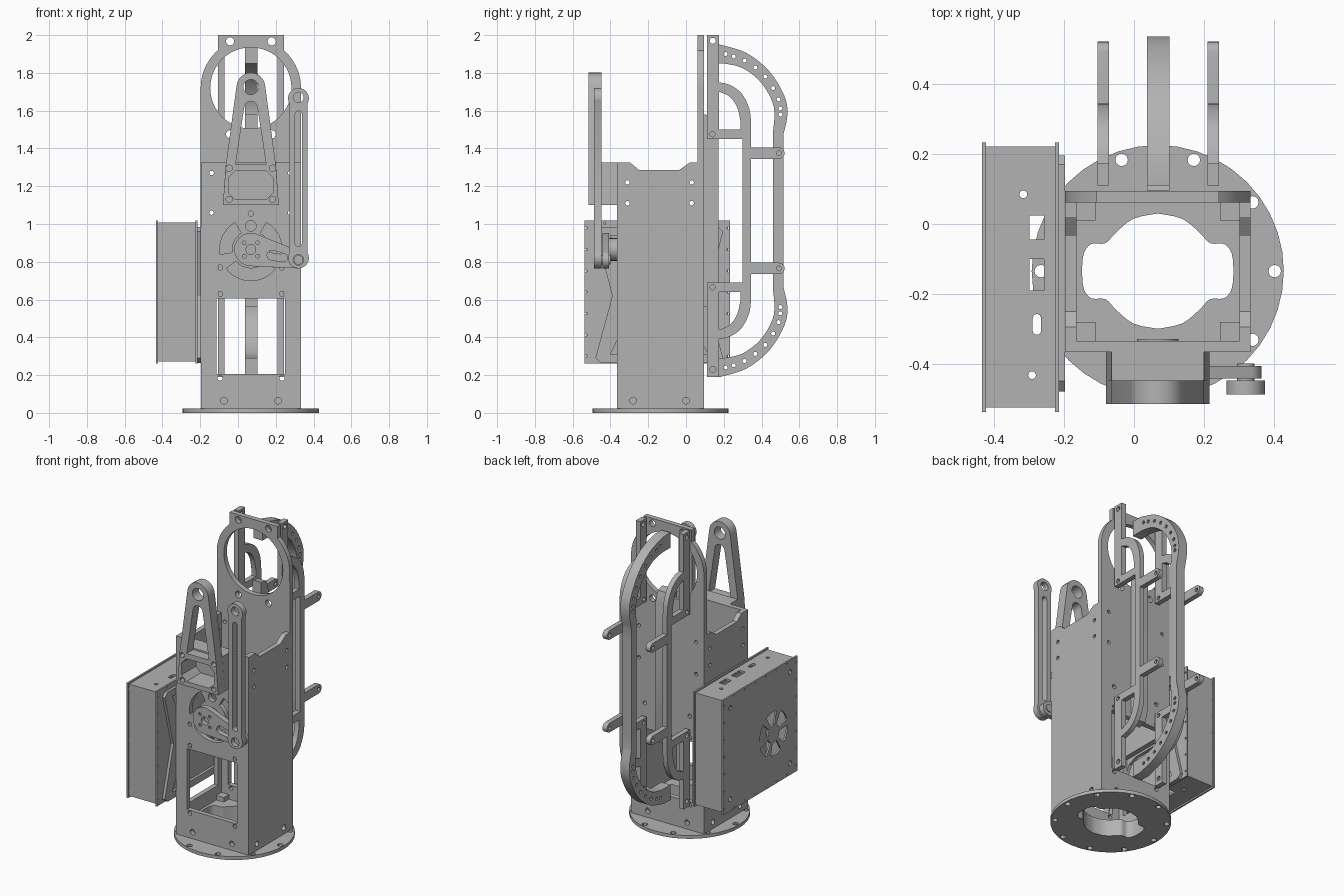
import bpy
from math import cos, sin, pi, hypot, atan2, acos
from mathutils import Matrix

cube = bpy.data.objects.get("Cube")
if cube:
    bpy.data.objects.remove(cube)

grey = bpy.data.materials.new("machined grey")
grey.use_nodes = True
COLOUR = (0.45, 0.45, 0.45, 1)
grey.diffuse_color = COLOUR
grey.node_tree.nodes["Principled BSDF"].inputs["Base Color"].default_value = COLOUR

CX, CY, MID = 0.068, -0.135, 1.07   # column axis and mid height of the rear frames
PLANES = {"xy": Matrix.Identity(3),
          "xz": Matrix(((1, 0, 0), (0, 0, -1), (0, 1, 0))),
          "yz": Matrix(((0, 0, 1), (1, 0, 0), (0, 1, 0)))}
parts = []


def plate(name, plane, lo, hi, loops):
    """Extrude an outline (first loop) with holes (other loops) from lo to hi along the plane's axis."""
    curve = bpy.data.curves.new(name, "CURVE")
    curve.dimensions = "2D"
    curve.fill_mode = "BOTH"
    curve.extrude = (hi - lo) / 2
    for loop in loops:
        spline = curve.splines.new("POLY")
        spline.points.add(len(loop) - 1)
        for point, (u, v) in zip(spline.points, loop):
            point.co = (u, v, 0, 1)
        spline.use_cyclic_u = True
    temp = bpy.data.objects.new("temp", curve)
    bpy.context.scene.collection.objects.link(temp)
    graph = bpy.context.evaluated_depsgraph_get()
    mesh = bpy.data.meshes.new_from_object(temp.evaluated_get(graph))
    bpy.data.objects.remove(temp)
    mid = (lo + hi) / 2
    shift = {"xy": (0, 0, mid), "xz": (0, mid, 0), "yz": (mid, 0, 0)}[plane]
    mesh.transform(Matrix.Translation(shift) @ PLANES[plane].to_4x4())
    mesh.materials.clear()
    mesh.materials.append(grey)
    mesh.name = name
    obj = bpy.data.objects.new(name, mesh)
    bpy.context.scene.collection.objects.link(obj)
    parts.append(obj)
    return obj


def rect(u0, v0, u1, v1):
    return [(u0, v0), (u1, v0), (u1, v1), (u0, v1)]


def arc(u, v, r, a, b, n=12):
    return [(u + r * cos(a + (b - a) * i / n), v + r * sin(a + (b - a) * i / n)) for i in range(n + 1)]


def circle(u, v, r, n=20):
    return arc(u, v, r, 0, 2 * pi, n)[:-1]


def holes(us, vs, r=0.014):
    return [circle(u, v, r, 12) for u in us for v in vs]


def capsule(p, q, rp, rq):
    """Outline of two circles joined by their tangents."""
    d = (q[0] - p[0], q[1] - p[1])
    a, t = atan2(d[1], d[0]), acos((rp - rq) / hypot(*d))
    return arc(*p, rp, a + t, a + 2 * pi - t) + arc(*q, rq, a - t, a + t)


def arc_slot(u, v, r0, r1, a, b):
    return arc(u, v, r1, a, b) + arc(u, v, r0, b, a)


def smooth(pts, n=5):
    """Rounded path through the points."""
    ext = [pts[0]] + pts + [pts[-1]]
    out = []
    for p0, p1, p2, p3 in zip(ext, ext[1:], ext[2:], ext[3:]):
        for i in range(n):
            t = i / n
            out.append(tuple(b + t / 2 * (c - a + t * (2 * a - 5 * b + 4 * c - d + t * (3 * (b - c) + d - a)))
                             for a, b, c, d in zip(p0, p1, p2, p3)))
    return out + [pts[-1]]


def flip(loop):
    return [(u, max(0.19, 2 * MID - v)) for u, v in reversed(loop)]


# Round base flange with a lobed cable opening, and the block above it
quarter = smooth([(0.217, 0), (0.212, 0.05), (0.19, 0.078), (0.15, 0.08), (0.12, 0.11), (0.07, 0.15), (0, 0.165)], 3)
half = quarter + [(-u, v) for u, v in reversed(quarter[:-1])]
lobed = [(CX + u, CY + v) for u, v in half + [(-u, -v) for u, v in half[1:-1]]]
bolts = [circle(CX + 0.335 * cos(k * pi / 5), CY + 0.335 * sin(k * pi / 5), 0.018, 12) for k in range(10)]
plate("base_flange", "xy", 0, 0.022, [circle(CX, CY, 0.361, 40), lobed] + bolts)
plate("base_block", "xy", 0.022, 0.11, [rect(-0.165, -0.335, 0.302, 0.065), lobed])
for x in (-0.165, 0.247):
    for y in (-0.335, 0.01):
        plate("corner_block", "xy", 0.11, 0.14, [rect(x, y, x + 0.055, y + 0.055)])

# Column walls
window = rect(-0.115, 0.205, 0.25, 0.605)
plate_holes = holes((-0.095, 0.233), (0.185, 0.63, 0.77)) + holes((-0.075, 0.212), (0.065,), 0.018)
HZ = 0.865
slots = [arc_slot(CX, HZ, 0.1, 0.165, a, b) for a, b in ((3.8, 5.6), (2.1, 3.3), (-0.15, 1.05))]
plate("front_wall", "xz", -0.366, -0.335,
      [rect(-0.197, 0.022, 0.334, 1.325), window, circle(CX, 0.99, 0.028), circle(CX, 1.055, 0.014)]
      + plate_holes + slots + holes((-0.14, 0.276), (1.06, 1.27), 0.012))
side = [(-0.335, 0.022), (0.062, 0.022), (0.062, 1.325), (0.02, 1.325), (-0.035, 1.287),
        (-0.25, 1.287), (-0.295, 1.325), (-0.335, 1.325)]
side_holes = holes((-0.31, 0.03), (1.11, 1.22), 0.012) + holes((-0.28, 0), (0.065,), 0.018)
plate("left_wall", "yz", 0.302, 0.334, [side] + side_holes)
plate("right_wall", "yz", -0.197, -0.165, [side, rect(-0.3, 0.2, 0.03, 0.6)] + side_holes)

# Tall back wall ending in a ring with a flat mounting tab
RZ, RR = 1.72, 0.2655
a = acos(0.175 / RR)
outline = ([(-0.197, 0.022), (0.334, 0.022)] + arc(CX, RZ, RR, 0, a) + [(CX + 0.175, 2), (CX - 0.175, 2)]
           + arc(CX, RZ, RR, pi - a, pi))
plate("back_ring_wall", "xz", 0.062, 0.095,
      [outline, circle(CX, RZ, 0.215, 48), window] + plate_holes
      + holes((-0.042, 0.178), (1.475, 1.967), 0.022) + holes((-0.14, 0.276), (1.06, 1.27), 0.012))

# Rear side frames with arms, loops and feet
top = ([(0.345, 1.345)] + arc(0.492, 1.375, 0.03, -pi / 2, pi / 2) + [(0.345, 1.405)]
       + smooth([(0.345, 1.53), (0.335, 1.61), (0.295, 1.69), (0.235, 1.735), (0.175, 1.75)])
       + [(0.175, 2), (0.11, 2), (0.11, 1.45), (0.3, 1.45)])
loop_hole = smooth([(0.288, 1.545), (0.27, 1.62), (0.23, 1.675), (0.175, 1.7)]) + [(0.175, 1.5), (0.288, 1.5)]
frame_holes = [circle(0.492, 1.375, 0.013, 12), circle(0.14, 1.475, 0.014, 12), loop_hole]
for name, x in (("right_rear_frame", -0.105), ("left_rear_frame", 0.21)):
    plate(name, "yz", x, x + 0.033,
          [top + flip(top)] + frame_holes + [flip(h) for h in frame_holes]
          + [circle(0.142, 1.97, 0.016, 12), circle(0.142, 0.23, 0.016, 12)])

# Central bow with a row of holes, and its spine
outer = [(0.515, 1.38)] + smooth([(0.515, 1.47), (0.537, 1.58), (0.52, 1.68), (0.44, 1.81),
                                  (0.32, 1.905), (0.18, 1.95)]) + [(0.11, 1.95)]
inner = [(0.11, 1.85), (0.175, 1.85)] + smooth([(0.2, 1.85), (0.3, 1.825), (0.4, 1.745),
                                               (0.465, 1.62), (0.46, 1.48)]) + [(0.46, 1.38)]
bow = outer + inner
bow_holes = [circle(u, v, 0.011, 10) for u, v in
             smooth([(0.21, 1.9), (0.31, 1.865), (0.42, 1.78), (0.49, 1.66), (0.5, 1.58)], 2)]
plate("rear_bow", "yz", 0.037, 0.102, [bow + flip(bow)] + bow_holes + [flip(h) for h in bow_holes])
plate("bow_spine", "yz", 0.037, 0.102,
      [[(0.096, 0.56), (0.15, 0.57), (0.172, 0.65), (0.172, 1.5), (0.15, 1.57), (0.096, 1.58)]])

# Front tapered bracket on a block
octagon = [(-0.05, 1.165), (-0.015, 1.13), (0.15, 1.13), (0.185, 1.165),
           (0.185, 1.245), (0.15, 1.28), (-0.015, 1.28), (-0.05, 1.245)]
corners = holes((-0.047, 0.183), (1.13, 1.295), 0.017)
taper = [(-0.08, 1.1), (0.216, 1.1), (0.2, 1.315)] + arc(CX, 1.725, 0.076, 0.1, pi - 0.1) + [(-0.064, 1.315)]
slit = [(-0.013, 1.315), (0.149, 1.315)] + arc(CX, 1.615, 0.035, 0.2, pi - 0.2)
plate("tapered_bracket", "xz", -0.515, -0.448, [taper, slit, circle(CX, 1.725, 0.04), octagon] + corners)
plate("bracket_block", "xz", -0.448, -0.366,
      [[(-0.08, 1.1), (0.216, 1.1), (0.2, 1.325), (-0.064, 1.325)], octagon])

# Crank horn, its hub, and the slotted connecting link
pin = (0.32, 0.81)
plate("crank_hub", "xz", -0.41, -0.33, [circle(CX, HZ, 0.06, 24)])
plate("crank_arm", "xz", -0.442, -0.407, [capsule((CX, HZ), pin, 0.088, 0.045), circle(CX, HZ, 0.026)]
      + [circle(CX + 0.05 * cos(k * pi / 2 + 0.8), HZ + 0.05 * sin(k * pi / 2 + 0.8), 0.01, 10) for k in range(4)]
      + [capsule((0.18, 0.835), (0.24, 0.822), 0.026, 0.022)])
plate("crank_pin", "xz", -0.46, -0.4, [circle(*pin, 0.025)])
link = (arc(0.32, 1.665, 0.055, -0.5, pi + 0.5, 20) + arc(0.32, 0.82, 0.055, pi - 0.5, 2 * pi + 0.5, 20))
plate("connecting_link", "xz", -0.488, -0.448,
      [link, circle(0.32, 1.67, 0.028), circle(0.32, 0.81, 0.028),
       capsule((0.32, 0.9), (0.32, 1.58), 0.0181, 0.018)])

# X shaped mount between the column and the equipment box
xm = [(-0.48, 0.29), (-0.45, 0.265), (-0.36, 0.265), (0.08, 0.265), (0.17, 0.265), (0.196, 0.29)]
xm += [(0.11, 0.62), (0.196, 0.96), (0.17, 0.985), (-0.45, 0.985), (-0.48, 0.96), (-0.39, 0.62)]
tri = [(-0.4, 0.31), (0.115, 0.31), (0.0, 0.56), (-0.06, 0.585), (-0.22, 0.585), (-0.28, 0.56)]
plate("x_mount", "yz", -0.215, -0.197, [xm, tri, [(y, 1.25 - z) for y, z in reversed(tri)]])

# Equipment box: two covers and four thin walls
cover = rect(-0.538, 0.262, 0.234, 1.018)
screws = (holes((-0.528, 0.222), [0.3 + 0.113 * i for i in range(7)], 0.006)
          + holes([-0.43 + 0.11 * i for i in range(6)], (0.275, 1.005), 0.005))
big = holes((-0.46, 0.16), (0.34, 0.94), 0.016)
FY, FZ = -0.29, 0.6
vents = [arc_slot(FY, FZ, 0.06, 0.145, k * pi / 3, k * pi / 3 + 0.72) for k in range(6)]
plate("box_outer_cover", "yz", -0.435, -0.424, [cover] + screws + big + vents)
plate("box_inner_cover", "yz", -0.226, -0.215, [cover] + screws)
ports = [rect(-0.3, -0.045, -0.258, 0.025), rect(-0.3, -0.19, -0.258, -0.1),
         capsule((-0.278, -0.305), (-0.278, -0.27), 0.0121, 0.012),
         circle(-0.317, 0.085, 0.011), circle(-0.292, -0.433, 0.011)]
for name, z in (("box_bottom", 0.272), ("box_top", 0.994)):
    plate(name, "xy", z, z + 0.014, [rect(-0.424, -0.526, -0.226, 0.222)] + ports)
for name, y in (("box_front", -0.526), ("box_back", 0.208)):
    plate(name, "xz", y, y + 0.014, [rect(-0.424, 0.286, -0.226, 0.994)])

# Smooth round walls, keep sharp edges
bpy.ops.object.select_all(action="DESELECT")
for obj in parts:
    obj.select_set(True)
bpy.context.view_layer.objects.active = parts[0]
bpy.ops.object.shade_smooth_by_angle()
